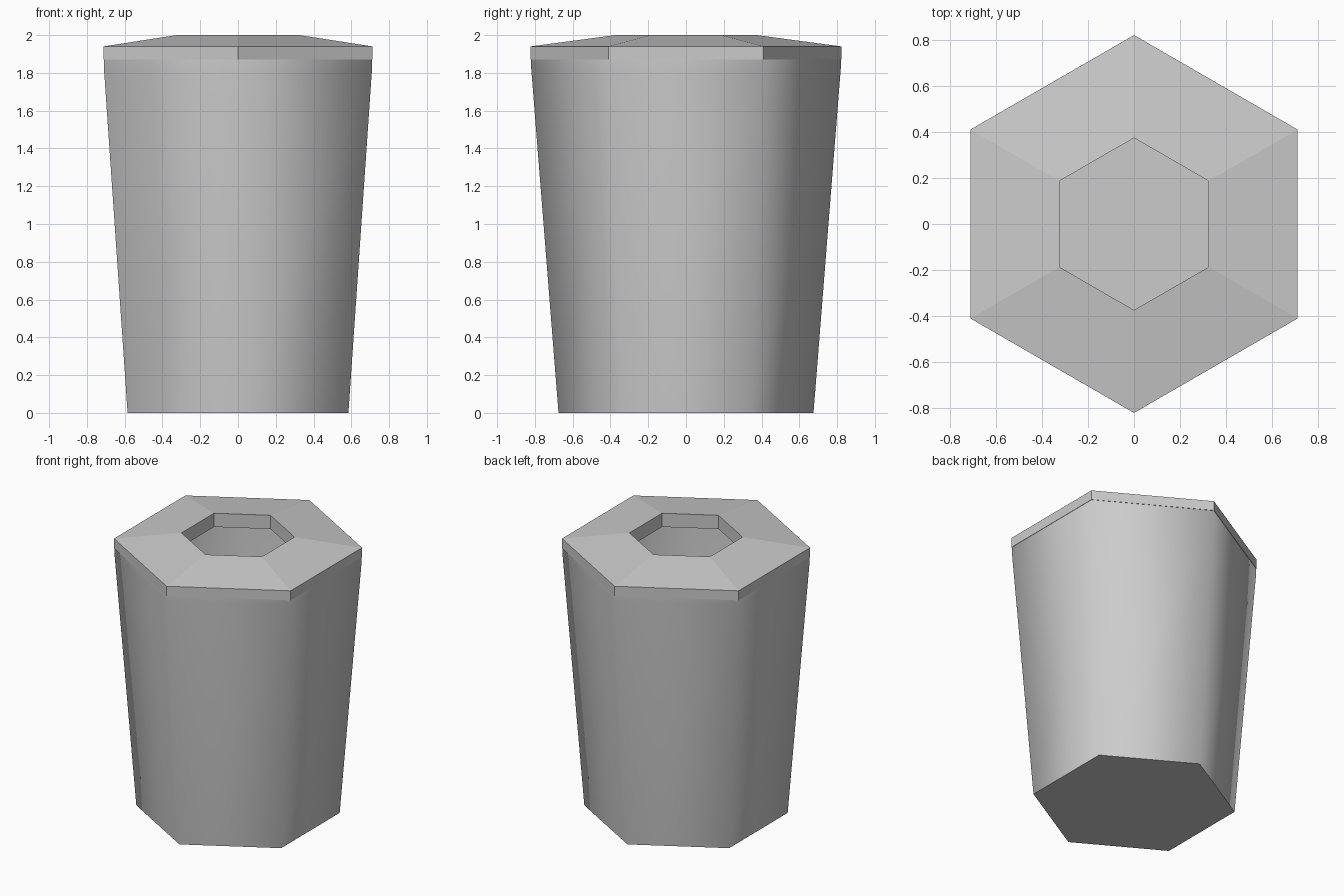
import bpy, bmesh
from math import sin, cos, pi

if "Cube" in bpy.data.objects:
    bpy.data.objects.remove(bpy.data.objects["Cube"])


def hex_loft(name, rings, smooth=False, cap_bottom=False, closed=False):
    """Bridge stacked hexagons given as (radius, z), corners pointing along y."""
    bm = bmesh.new()
    loops = [[bm.verts.new((r * cos(pi / 2 + i * pi / 3),
                            r * sin(pi / 2 + i * pi / 3), z)) for i in range(6)]
             for r, z in rings]
    pairs = list(zip(loops, loops[1:]))
    if closed:
        pairs.append((loops[-1], loops[0]))
    for low, high in pairs:
        for i in range(6):
            j = (i + 1) % 6
            f = bm.faces.new((low[i], low[j], high[j], high[i]))
            f.smooth = smooth
    if cap_bottom:
        cap = bm.faces.new(loops[0][::-1])
        for e in cap.edges:
            e.smooth = False
    mesh = bpy.data.meshes.new(name)
    bm.to_mesh(mesh)
    bm.free()
    obj = bpy.data.objects.new(name, mesh)
    bpy.context.collection.objects.link(obj)
    return obj


# Tapered hollow cup, smooth around its six sides
hex_loft("cup_body", [(0.675, 0), (0.82, 1.83), (0.82, 1.87)],
         smooth=True, cap_bottom=True)

# Faceted lid with a sloping top and a hexagonal opening
hex_loft("lid", [(0.823, 1.87), (0.823, 1.94), (0.375, 2.0), (0.375, 1.9)],
         closed=True)
